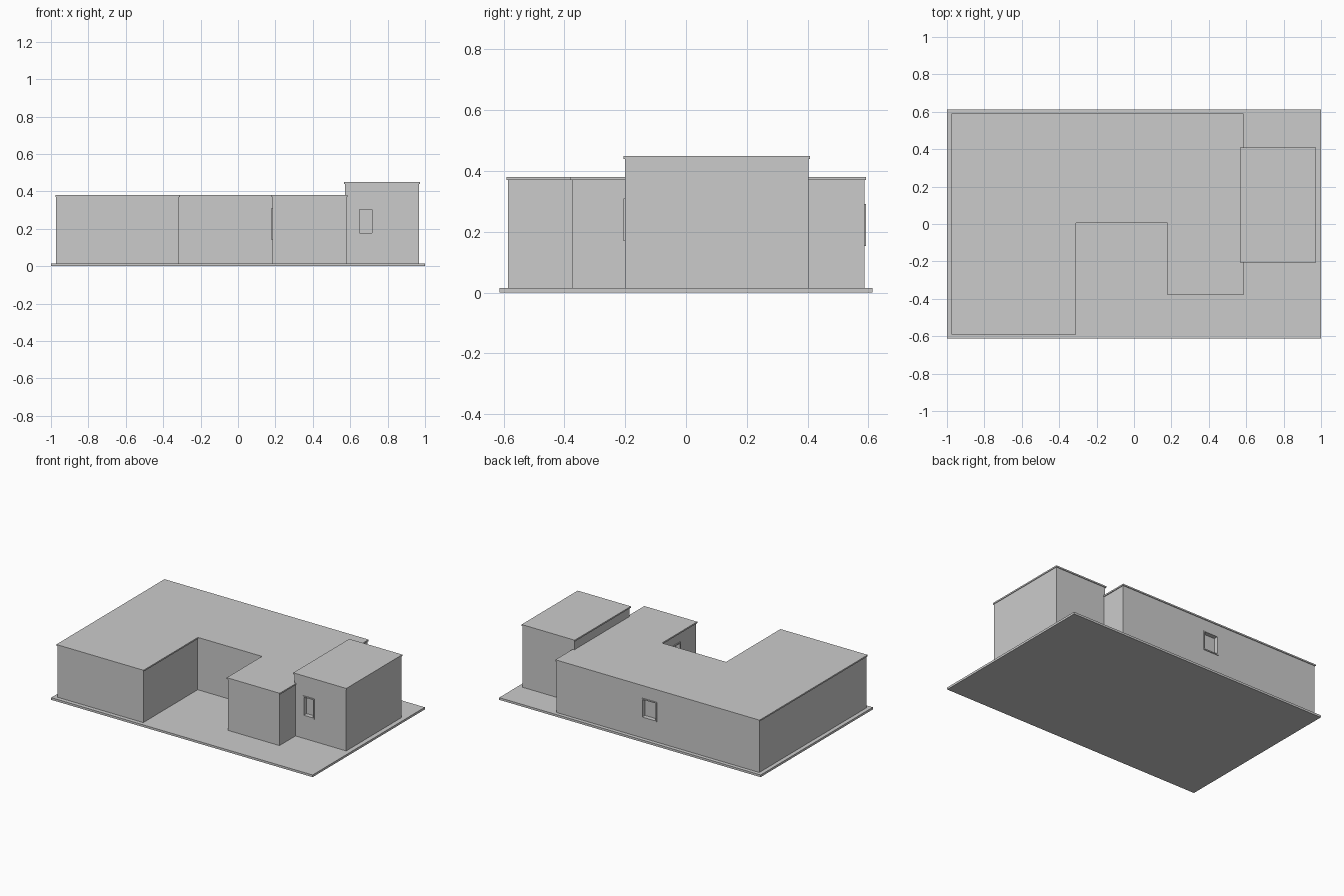
import bpy, bmesh
from mathutils import Matrix, Vector
from math import pi

if "Cube" in bpy.data.objects:
    bpy.data.objects.remove(bpy.data.objects["Cube"])

grey = bpy.data.materials.new("light grey")
grey.diffuse_color = (0.6, 0.6, 0.6, 1)
grey.use_nodes = True
grey.node_tree.nodes["Principled BSDF"].inputs["Base Color"].default_value = grey.diffuse_color


def finish(bm, name):
    bmesh.ops.recalc_face_normals(bm, faces=bm.faces)
    me = bpy.data.meshes.new(name)
    bm.to_mesh(me)
    bm.free()
    me.materials.append(grey)
    ob = bpy.data.objects.new(name, me)
    bpy.context.collection.objects.link(ob)
    return ob


def prism(name, outline, z0, z1):
    bm = bmesh.new()
    face = bm.faces.new([bm.verts.new((x, y, z0)) for x, y in outline])
    top = bmesh.ops.extrude_face_region(bm, geom=[face], use_keep_orig=True)["geom"]
    for v in top:
        if isinstance(v, bmesh.types.BMVert):
            v.co.z = z1
    return finish(bm, name)


def rect(x0, x1, y0, y1):
    return [(x0, y0), (x1, y0), (x1, y1), (x0, y1)]


def add_box(bm, lo, hi):
    lo, hi = Vector(lo), Vector(hi)
    m = Matrix.Translation((lo + hi) / 2) @ Matrix.Diagonal((*(hi - lo), 1))
    bmesh.ops.create_cube(bm, size=1, matrix=m)


def u_shape(o):
    # courtyard plan, grown outwards by o
    return [(-0.972 - o, -0.585 - o), (-0.315 + o, -0.585 - o), (-0.315 + o, 0.01 - o),
            (0.185 - o, 0.01 - o), (0.185 - o, -0.375 - o), (0.58 + o, -0.375 - o),
            (0.58 + o, 0.587 + o), (-0.972 - o, 0.587 + o)]


def window(name, wall, centre, width, height, turn):
    """Recess in a wall with a slim raised frame; local front is -y."""
    place = Matrix.Translation(centre) @ Matrix.Rotation(turn, 4, 'Z')
    w, h, t, out, deep = width / 2, height / 2, 0.008, 0.005, 0.025
    bm = bmesh.new()
    add_box(bm, (-w + t, -0.02, -h + t), (w - t, deep, h - t))
    cutter = finish(bm, name + "_cutter")
    cutter.matrix_world = place
    cutter.hide_render = True
    cutter.hide_viewport = True
    mod = wall.modifiers.new(name + "_recess", 'BOOLEAN')
    mod.operation, mod.object, mod.solver = 'DIFFERENCE', cutter, 'EXACT'
    bm = bmesh.new()
    for s in (-1, 1):
        a, b = sorted((s * w, s * (w - t)))
        add_box(bm, (a, -out, -h), (b, 0.004, h))
        a, b = sorted((s * h, s * (h - t)))
        add_box(bm, (-w + t, -out, a), (w - t, 0.004, b))
    frame = finish(bm, name + "_frame")
    frame.matrix_world = place


# ground slab
prism("base_slab", rect(-1, 1, -0.613, 0.613), 0, 0.015)

# main building around the courtyard
main_walls = prism("main_walls", u_shape(0), 0.015, 0.37)
prism("main_roof", u_shape(0.005), 0.37, 0.38)

# taller side block
side_walls = prism("side_block_walls", rect(0.572, 0.968, -0.2, 0.403), 0.015, 0.44)
prism("side_block_roof", rect(0.566, 0.972, -0.205, 0.408), 0.44, 0.45)

# windows
window("side_window", side_walls, (0.683, -0.2, 0.24), 0.085, 0.14, 0)
window("courtyard_window", main_walls, (0.185, -0.14, 0.225), 0.12, 0.17, -pi / 2)
window("rear_window", main_walls, (-0.13, 0.587, 0.222), 0.115, 0.137, pi)
